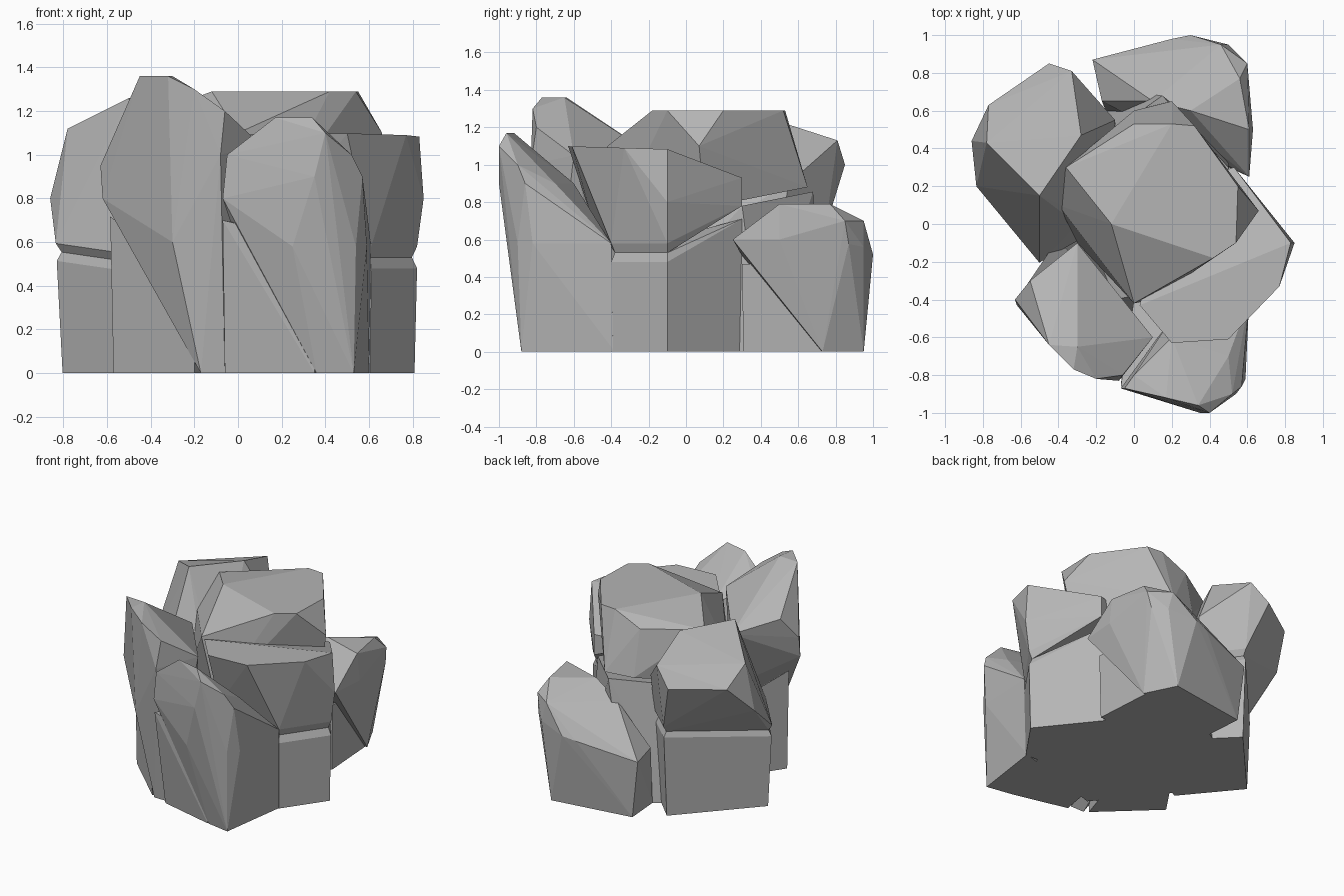
import bpy
import bmesh
from mathutils import Vector

default_cube = bpy.data.objects.get("Cube")
if default_cube:
    bpy.data.objects.remove(default_cube, do_unlink=True)

stone = bpy.data.materials.new("grey_stone")
stone.use_nodes = True
stone.diffuse_color = (.46, .46, .46, 1)
shader = stone.node_tree.nodes["Principled BSDF"]
shader.inputs["Base Color"].default_value = stone.diffuse_color


def chunk(name, corners):
    """Make one faceted boulder as the convex hull of its corners."""
    bm = bmesh.new()
    for corner in corners:
        bm.verts.new(corner)
    result = bmesh.ops.convex_hull(bm, input=bm.verts)
    buried = {item for item in result["geom_interior"] + result["geom_unused"]
              if isinstance(item, bmesh.types.BMVert)}
    bmesh.ops.delete(bm, geom=list(buried), context="VERTS")
    bmesh.ops.dissolve_limit(bm, angle_limit=.03, verts=bm.verts, edges=bm.edges)
    bmesh.ops.recalc_face_normals(bm, faces=bm.faces)
    mesh = bpy.data.meshes.new(name)
    bm.to_mesh(mesh)
    bm.free()
    mesh.materials.append(stone)
    rock = bpy.data.objects.new(name, mesh)
    bpy.context.collection.objects.link(rock)


def ring(outline, height, grow=1, rise_x=0, rise_y=0):
    """Place an outline on a level or sloping plane, grown about its middle."""
    points = [Vector(point).to_3d() for point in outline]
    middle = sum(points, Vector()) / len(points)
    placed = [middle + (point - middle) * grow for point in points]
    return [(p.x, p.y, height + rise_x * p.x + rise_y * p.y) for p in placed]


# Solid core joining the cluster, with a ledge below the central boulder
core_outline = [(-.5, -.1), (-.3, .5), (0, .7), (.5, .4), (.5, -.4), (-.1, -.6)]
core_ledge = [(-.3, .1), (-.1, .5), (.15, .68), (.5, .3), (.4, -.3), (-.1, -.4)]
chunk("core_rock", ring(core_outline, 0) + ring(core_ledge, .72, rise_y=.2))

# Central flat-topped boulder
boulder_top = [(-.12, 0), (.42, -.18), (.54, -.1), (.55, .2), (.32, .52), (.2, .53)]
boulder_shoulder = [(.66, .07, 1.1), (-.36, .3, 1.2), (0, .53, 1.2), (-.4, .1, 1), (0, -.42, 1.1)]
boulder_underside = [(.6, .1), (.2, .65), (0, .6), (-.3, .3), (-.3, -.1), (.1, -.4)]
chunk("central_boulder", ring(boulder_top, 1.29) + boulder_shoulder
      + ring(boulder_underside, .75, rise_y=.2))

# Tall front slab: ridge, shoulders, then a lean down to a narrow foot
slab_ridge = [(-.45, -.64), (-.32, -.77), (-.3, -.65)]
slab_shoulder = [(-.2, -.82, 1.3), (-.06, -.8, 1.2), (-.08, -.83, 1), (.1, -.6, 1.05),
                 (-.63, -.4, .95), (-.62, -.43, .8), (-.55, -.3, 1.1), (-.3, -.1, 1)]
slab_belly = [(-.3, -.75), (-.07, -.78), (0, -.5), (-.3, -.3)]
slab_foot = [(-.17, -.72), (-.06, -.72)]
chunk("front_slab", ring(slab_ridge, 1.36) + slab_shoulder
      + ring(slab_belly, .6) + ring(slab_foot, 0))

# Split piece beside the tall slab
split_outline = [(-.57, -.35), (-.2, -.7), (-.1, -.4), (-.4, -.1)]
chunk("front_slab_split", ring(split_outline, 0)
      + ring(split_outline, .25, grow=1.06, rise_x=-.8))

# Lower corner slab, shaped the same way
corner_ridge = [(.17, -.92), (.34, -.96)]
corner_shoulder = [(.4, -1, 1.1), (.52, -.9, 1), (.57, -.86, .9), (.35, -1, .9), (.5, -.7, .9),
                   (0, -.8, 1), (-.05, -.87, 1), (-.07, -.87, .8), (.2, -.6, .9)]
corner_belly = [(.25, -.95), (.54, -.9), (.59, -.82), (.61, -.4), (.2, -.5)]
corner_foot = [(.36, -.85), (.53, -.88), (.6, -.38), (.2, -.5)]
chunk("corner_slab", ring(corner_ridge, 1.17) + corner_shoulder
      + ring(corner_belly, .58) + ring(corner_foot, 0))

# Split piece beside the corner slab
corner_split = [(-.06, -.75), (.35, -.85), (.5, -.4), (0, -.4)]
chunk("corner_slab_split", ring(corner_split, 0) + ring(corner_split, .6)
      + [(-.07, -.86, .7)])

# Side rock in two layers with a chamfered crack between
side_outline = [(.61, -.4), (.82, -.1), (.5, .3), (.1, .3), (.1, -.4)]
chunk("side_rock_base", ring(side_outline, 0, grow=.97)
      + ring(side_outline, .53, rise_y=.6)[2:]
      + ring(side_outline, .48)[:2] + ring(side_outline, .53, grow=.94)[:2])
side_top = [(.83, -.1), (.77, -.33), (.5, -.61), (.2, -.63), (.03, -.43)]
side_rim = [(.85, -.1, .8), (.53, .3, .93), (.53, .3, .78), (.2, .2, .9), (.2, -.5, .7)]
chunk("side_rock_cap", ring(side_top, 1.08, rise_y=-.03) + side_rim
      + ring(side_outline, .53, grow=.94)[:2] + ring(side_outline, .58)[:2])

# Back rock: rounded top edge, steep sides
back_top = [(.61, .5), (.56, .77), (.3, .6)]
back_shoulder = [(.61, .25, .6), (.63, .5, .6), (.6, .85, .7), (.46, .95, .7), (.1, .65, .7)]
back_belly = [(-.22, .87), (.2, .98), (.3, 1), (.5, .95), (.58, .87), (-.17, .65)]
back_foot = [(-.17, .86), (.42, .95), (.53, .73), (-.15, .6)]
chunk("back_rock", ring(back_top, .79) + back_shoulder
      + ring(back_belly, .46, rise_x=.2) + ring(back_foot, 0))

# Split piece beside the back rock
back_split = [(.55, .3), (.52, .75), (0, .7), (.2, .3)]
chunk("back_rock_split", ring(back_split, 0, grow=.97) + ring(back_split, .47))

# Far rock in two layers with a chamfered crack sloping to the front
far_outline = [(-.34, .74), (-.83, .2), (-.5, -.2), (-.15, 0), (-.1, .5)]
far_groove = ring(far_outline, .53, grow=.95, rise_y=.12)
chunk("far_rock_base", ring(far_outline, 0, grow=.94)
      + ring(far_outline, .49, rise_y=.12) + far_groove)
far_top = [(-.77, .63, 1), (-.78, .43, 1.12), (-.5, .15, 1.26), (-.28, .47, 1.24),
           (-.33, .81, 1.13), (-.45, .85, 1)]
far_rim = [(-.86, .44, .8), (-.1, .55, .9), (-.3, 0, .8)]
chunk("far_rock_cap", far_top + far_rim + far_groove
      + ring(far_outline, .57, grow=1.01, rise_y=.12))
